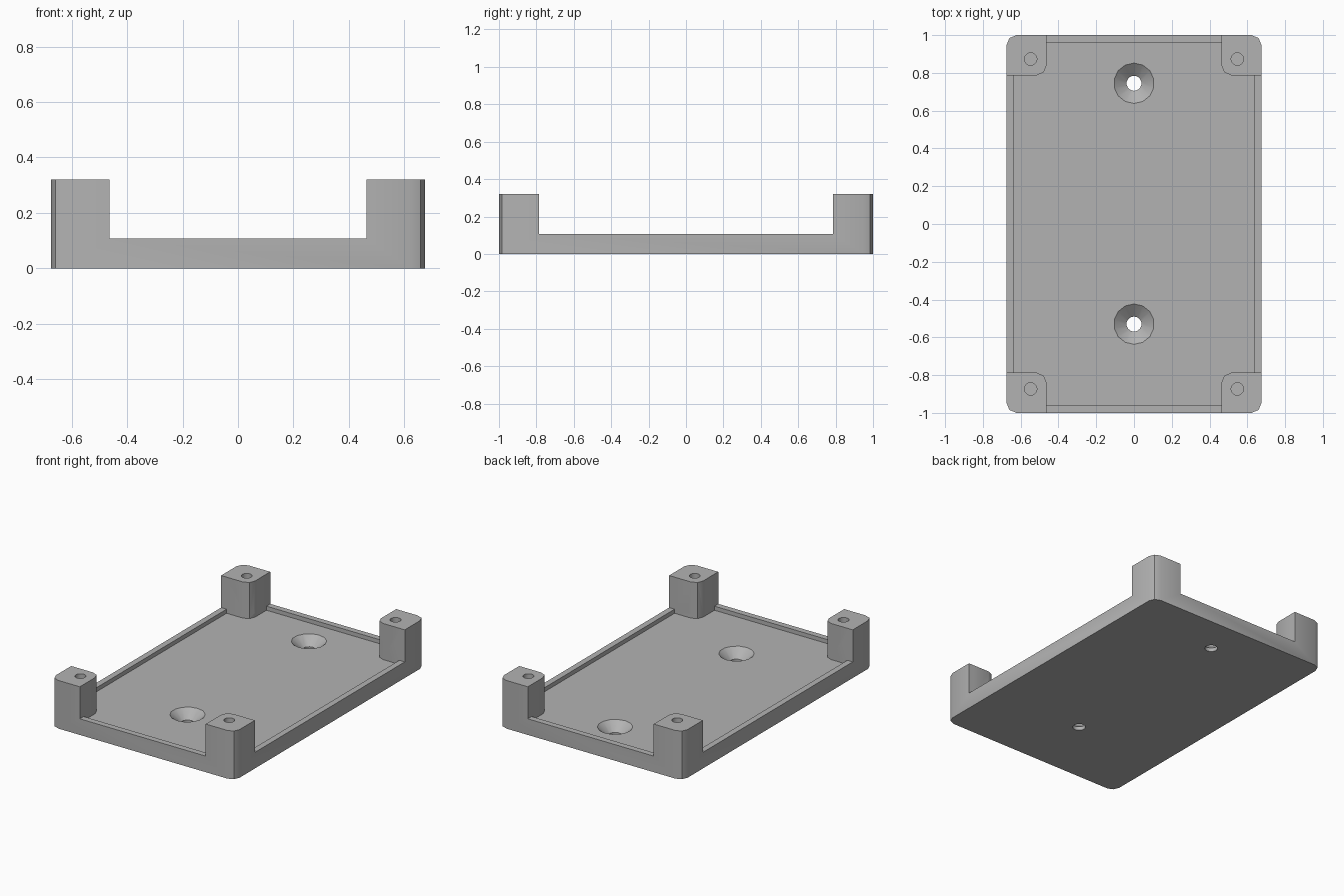
import bpy, bmesh, math
from mathutils import Vector

cube = bpy.data.objects.get("Cube")
if cube:
    bpy.data.objects.remove(cube)

HX, HY = 0.675, 1.0            # half width and half length
FLOOR, RIM, TOP = 0.08, 0.107, 0.32
PX, PY = 0.463, 0.787          # inner faces of the corner posts
WALL, FILLET = 0.04, 0.053

grey = bpy.data.materials.new("plain grey")
grey.use_nodes = True
colour = (0.45, 0.45, 0.45, 1)
grey.diffuse_color = colour
grey.node_tree.nodes["Principled BSDF"].inputs["Base Color"].default_value = colour


def rounded(points, radius=FILLET, segments=2):
    """Outline with every corner marked True replaced by an arc."""
    out = []
    for i, (x, y, soft) in enumerate(points):
        p = Vector((x, y))
        if not soft:
            out.append(p)
            continue
        a = (Vector(points[i - 1][:2]) - p).normalized()
        b = (Vector(points[(i + 1) % len(points)][:2]) - p).normalized()
        centre = p + (a + b) * radius
        for k in range(segments + 1):
            t = k / segments * math.pi / 2
            out.append(centre - b * radius * math.cos(t) - a * radius * math.sin(t))
    return out


def add_object(name, bm):
    bmesh.ops.recalc_face_normals(bm, faces=bm.faces)
    mesh = bpy.data.meshes.new(name)
    bm.to_mesh(mesh)
    bm.free()
    mesh.materials.append(grey)
    ob = bpy.data.objects.new(name, mesh)
    bpy.context.collection.objects.link(ob)
    return ob


def prism(name, outline, z0, z1):
    bm = bmesh.new()
    face = bm.faces.new([bm.verts.new((p.x, p.y, z0)) for p in outline])
    ret = bmesh.ops.extrude_face_region(bm, geom=[face])
    bmesh.ops.translate(bm, vec=(0, 0, z1 - z0),
                        verts=[v for v in ret["geom"] if isinstance(v, bmesh.types.BMVert)])
    return add_object(name, bm)


def lathe(name, x, y, profile, sides):
    """Closed round solid from (radius, height) pairs, bottom to top."""
    bm = bmesh.new()
    rings = [[bm.verts.new((x + r * math.sin(2 * math.pi * k / sides),
                            y + r * math.cos(2 * math.pi * k / sides), z))
              for k in range(sides)] for r, z in profile]
    for low, high in zip(rings, rings[1:]):
        for k in range(sides):
            n = (k + 1) % sides
            bm.faces.new((low[k], low[n], high[n], high[k]))
    bm.faces.new(rings[0])
    bm.faces.new(rings[-1])
    return add_object(name, bm)


def cross(ax, ay):
    """Plus-shaped outline that leaves the four posts standing."""
    pts = []
    for sx, sy in ((1, 1), (-1, 1), (-1, -1), (1, -1)):
        corner = [(sx * ax, sy * PY, False), (sx * PX, sy * PY, True), (sx * PX, sy * ay, False)]
        pts += corner if sx * sy > 0 else corner[::-1]
    return rounded(pts)


# Solid block with rounded corners
tray = prism("tray_with_posts",
             rounded([(-HX, -HY, True), (HX, -HY, True), (HX, HY, True), (-HX, HY, True)]), 0, TOP)

# Space above the low walls, then the recess down to the floor
cutters = [prism("opening_cutter", cross(HX + 0.2, HY + 0.2), RIM, TOP + 0.2),
           prism("recess_cutter", cross(HX - WALL, HY - WALL), FLOOR, TOP + 0.1)]

# Countersunk mounting holes in the floor
for y in (0.745, -0.53):
    cutters.append(lathe("countersink_cutter", 0, y,
                         [(0.04, -0.05), (0.04, 0.025), (0.107, FLOOR), (0.107, FLOOR + 0.05)], 14))

# Blind screw holes in the posts
for sx in (-1, 1):
    for sy in (-1, 1):
        cutters.append(lathe("screw_hole_cutter", sx * 0.547, sy * 0.873,
                             [(0.033, RIM), (0.033, TOP + 0.05)], 20))

for cutter in cutters:
    mod = tray.modifiers.new(cutter.name, 'BOOLEAN')
    mod.operation = 'DIFFERENCE'
    mod.solver = 'EXACT'
    mod.object = cutter

# Apply the cuts and drop the cutters
bpy.context.view_layer.objects.active = tray
tray.select_set(True)
for name in [m.name for m in tray.modifiers]:
    bpy.ops.object.modifier_apply(modifier=name)
for cutter in cutters:
    bpy.data.objects.remove(cutter)
bpy.ops.object.shade_smooth_by_angle(angle=math.radians(30))
